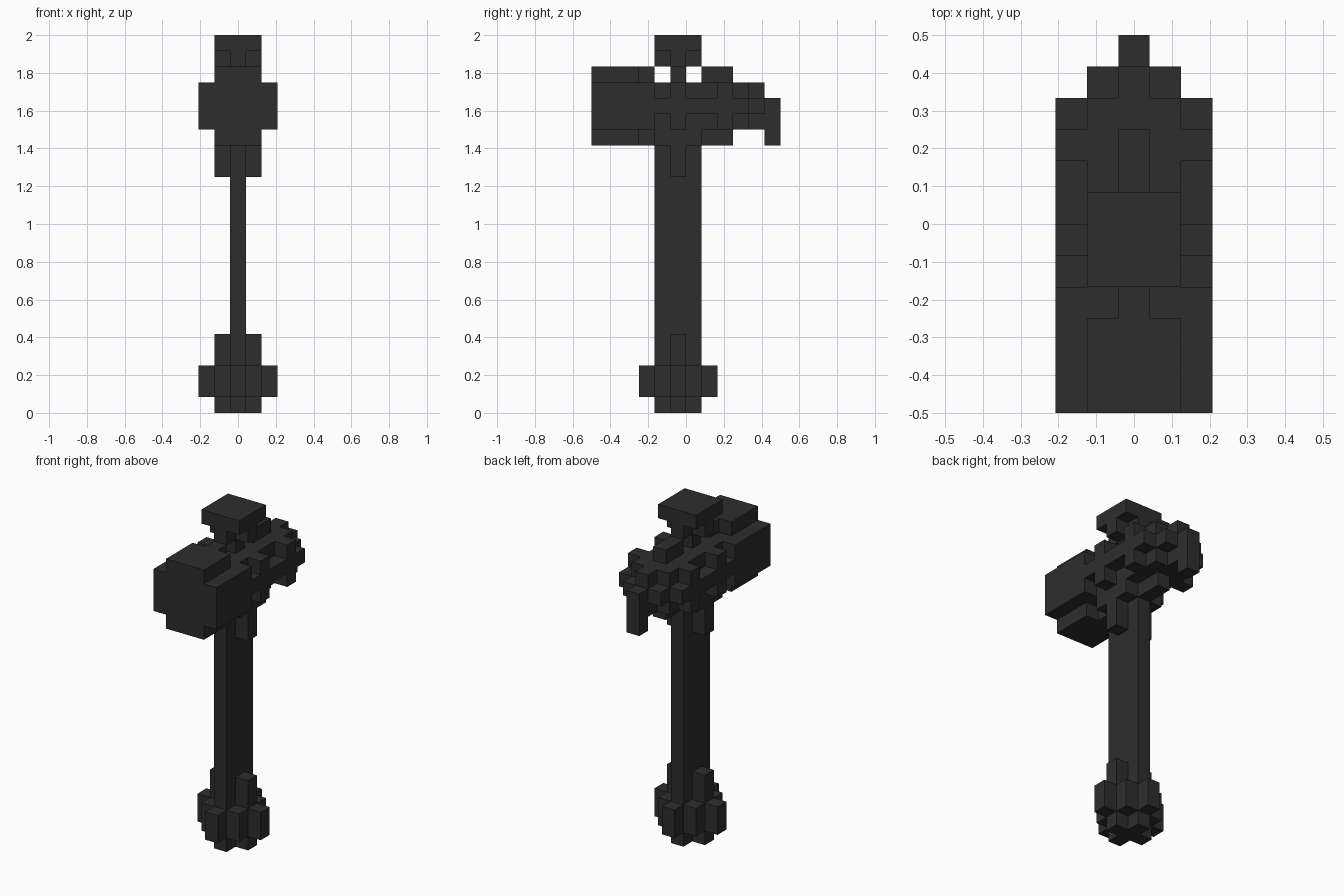
import bpy, bmesh, math
from mathutils import Vector

cube = bpy.data.objects.get("Cube")
if cube:
    bpy.data.objects.remove(cube, do_unlink=True)

UNIT = 1 / 12          # edge of one block
GRIP = 5               # block row (front to back) of the handle centre

dark = bpy.data.materials.new("dark_iron")
dark.use_nodes = True
dark.diffuse_color = (0.027, 0.027, 0.027, 1)
dark.node_tree.nodes["Principled BSDF"].inputs["Base Color"].default_value = dark.diffuse_color


def box(half, rows, levels):
    """Blocks mirrored across x, for inclusive row and level ranges."""
    return {(x, y, z) for x in range(-half, half + 1)
            for y in range(rows[0], rows[1] + 1)
            for z in range(levels[0], levels[1] + 1)}


def diamond(radius, levels):
    """Stepped round layer about the handle axis."""
    return {(x, y, z) for x, y, z in box(radius, (GRIP - radius, GRIP + radius), levels)
            if abs(x) + abs(y - GRIP) <= radius}


parts = {}

# Shaft with the side ribs that run into head and pommel
parts["handle"] = box(0, (4, 6), (3, 16))
parts["lower_ribs"] = box(1, (5, 5), (3, 4))
parts["upper_ribs"] = box(1, (5, 5), (15, 16))

# Rounded pommel
parts["pommel"] = diamond(1, (0, 0)) | diamond(2, (1, 2))

# Heavy striking block at the front
parts["striking_block"] = (box(2, (0, 3), (18, 20)) | box(1, (0, 2), (17, 21))
                           | box(0, (3, 3), (17, 21)))

# Core of the head with raised side bands and a collar
parts["head_core"] = box(1, (4, 8), (18, 20)) | box(1, (4, 6), (17, 17))
parts["side_bands"] = (box(2, (4, 7), (19, 19)) | box(2, (5, 5), (18, 20))
                       | box(2, (8, 8), (18, 20)) | box(2, (9, 9), (19, 19)))

# Tapered back with ridge and hooked beak
parts["back_taper"] = (box(1, (9, 9), (18, 20)) | box(1, (10, 10), (19, 19))
                       | box(0, (10, 10), (18, 20)) | box(0, (7, 8), (17, 21)))
parts["beak"] = box(0, (11, 11), (17, 19))

# Flared finial on top
parts["finial"] = (box(0, (5, 5), (21, 21)) | diamond(1, (22, 22))
                   | box(1, (4, 6), (23, 23)))

solid = set().union(*parts.values())
used = set()


def build(name, blocks):
    """Skin the blocks, leaving out faces hidden between neighbours."""
    bm = bmesh.new()
    for block in sorted(blocks):
        centre = Vector((block[0], block[1] - 5.5, block[2] + 0.5))
        for axis in range(3):
            for sign in (-1, 1):
                near = list(block)
                near[axis] += sign
                if tuple(near) in solid:
                    continue
                n, u, v = Vector(), Vector(), Vector()
                n[axis] = sign / 2
                u[(axis + 1) % 3] = 0.5
                v[(axis + 2) % 3] = sign / 2
                bm.faces.new([bm.verts.new((centre + n + a * u + b * v) * UNIT)
                              for a, b in ((-1, -1), (1, -1), (1, 1), (-1, 1))])
    bmesh.ops.remove_doubles(bm, verts=bm.verts, dist=UNIT / 100)
    bmesh.ops.dissolve_limit(bm, angle_limit=math.radians(1),
                             verts=bm.verts, edges=bm.edges)
    mesh = bpy.data.meshes.new(name)
    bm.to_mesh(mesh)
    bm.free()
    mesh.materials.append(dark)
    bpy.context.collection.objects.link(bpy.data.objects.new(name, mesh))


for name, blocks in parts.items():
    build(name, blocks - used)
    used |= blocks
